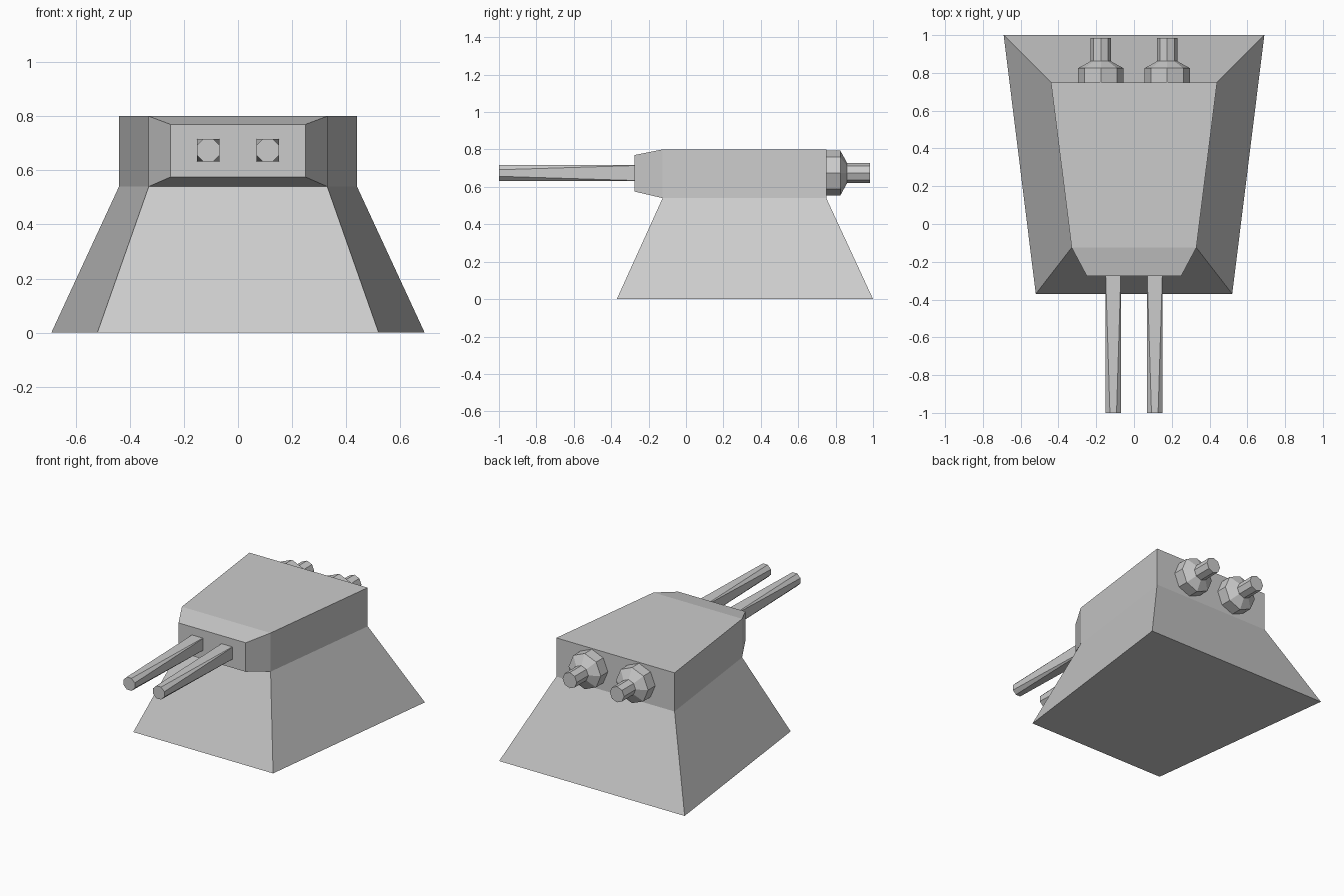
import bpy, bmesh
from math import cos, sin, pi

if "Cube" in bpy.data.objects:
    bpy.data.objects.remove(bpy.data.objects["Cube"])


def loft(name, rings):
    """Bridge equal-length rings of points and cap both ends."""
    bm = bmesh.new()
    vs = [[bm.verts.new(p) for p in ring] for ring in rings]
    n = len(vs[0])
    for a, b in zip(vs, vs[1:]):
        for i in range(n):
            j = (i + 1) % n
            bm.faces.new((a[i], a[j], b[j], b[i]))
    bm.faces.new(vs[0])
    bm.faces.new(vs[-1])
    bmesh.ops.recalc_face_normals(bm, faces=bm.faces)
    me = bpy.data.meshes.new(name)
    bm.to_mesh(me)
    bm.free()
    ob = bpy.data.objects.new(name, me)
    bpy.context.collection.objects.link(ob)
    return ob


def trapezoid(z, front_y, front_x, back_y, back_x):
    return [(-front_x, front_y, z), (front_x, front_y, z),
            (back_x, back_y, z), (-back_x, back_y, z)]


def upright(y, half, z0, z1):
    return [(-half, y, z0), (half, y, z0), (half, y, z1), (-half, y, z1)]


def octagon(cx, y, cz, r):
    return [(cx + r * cos(i * pi / 4), y, cz + r * sin(i * pi / 4)) for i in range(8)]


def cut_square(cx, y, cz, h, f):
    """Square of half size h whose sides keep a flat of half length f."""
    pts = [(h, -f), (h, f), (f, h), (-f, h), (-h, f), (-h, -f), (-f, -h), (f, -h)]
    return [(cx + x, y, cz + z) for x, z in pts]


# Sloped pedestal
loft("pedestal", [trapezoid(0, -0.37, 0.52, 1.0, 0.69),
                  trapezoid(0.54, -0.125, 0.33, 0.75, 0.44)])

# Gun housing with chamfered nose
loft("housing", [upright(-0.275, 0.25, 0.575, 0.77),
                 upright(-0.125, 0.33, 0.54, 0.80),
                 upright(0.75, 0.44, 0.54, 0.80)])

for side, s in (("left", -1), ("right", 1)):
    # Barrels: square at the root, octagonal at the muzzle
    loft(side + "_barrel", [cut_square(s * 0.11, -0.27, 0.674, 0.042, 0.04),
                            cut_square(s * 0.11, -1.0, 0.674, 0.042, 0.0175)])
    # Stepped octagonal rear fittings
    profile = [(0.745, 0.12), (0.825, 0.12), (0.862, 0.053), (0.985, 0.053)]
    loft(side + "_rear_fitting",
         [octagon(s * 0.176, y, 0.674, r) for y, r in profile])
